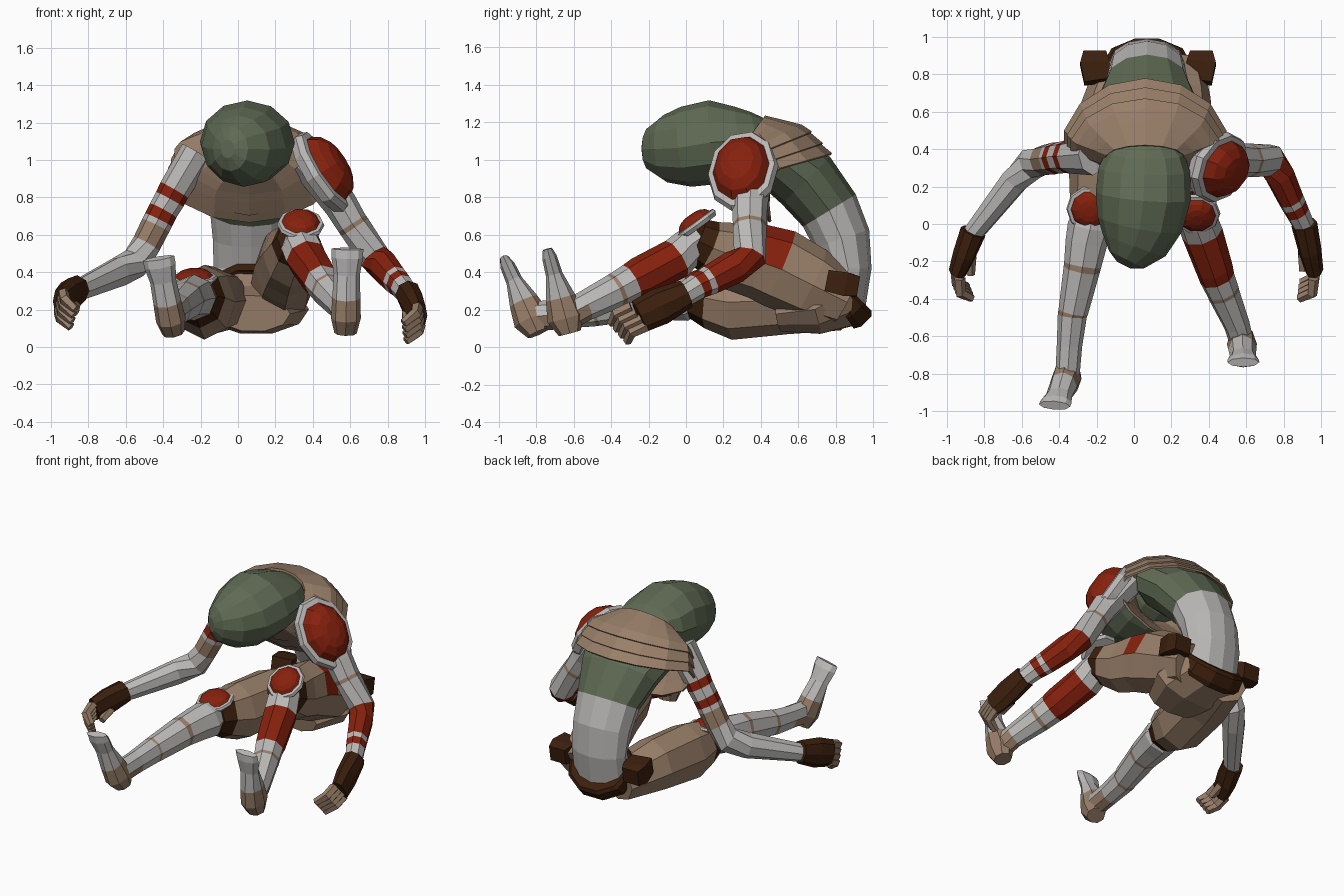
import bpy, bmesh, math
from mathutils import Vector as V

COLS = {'grey_cloth': (.50, .49, .475), 'green_hood': (.115, .145, .088), 'tan_cloth': (.315, .21, .14),
        'dark_leather': (.045, .014, .004), 'red_plate': (.24, .015, .004)}
GY, GN, TN, DK, RD = range(5)
MATS = []
for n, c in COLS.items():
    m = bpy.data.materials.new(n)
    m.diffuse_color = (*c, 1)
    MATS.append(m)


def finish(name, bm):
    bmesh.ops.recalc_face_normals(bm, faces=bm.faces)
    me = bpy.data.meshes.new(name)
    bm.to_mesh(me)
    bm.free()
    for m in MATS:
        me.materials.append(m)
    ob = bpy.data.objects.new(name, me)
    bpy.context.collection.objects.link(ob)
    return ob


def tube(name, rows, sides=8, side=(1, 0, 0), paint=None):
    """Loft elliptical rings; row = x, y, z, half width, half depth, colour of next segment."""
    bm, rings, P = bmesh.new(), [], [V(r[:3]) for r in rows]
    for i, r in enumerate(rows):
        t = (P[min(i + 1, len(P) - 1)] - P[max(i - 1, 0)]).normalized()
        u = V(side) - t * t.dot(V(side))
        u.normalize()
        w = t.cross(u)
        off = math.pi / 4 if sides == 4 else 0
        rings.append([bm.verts.new(P[i] + u * r[3] * math.cos(off + k * math.tau / sides)
                                   + w * r[4] * math.sin(off + k * math.tau / sides)) for k in range(sides)])
    for i in range(len(rows) - 1):
        for k in range(sides):
            j = (k + 1) % sides
            f = bm.faces.new((rings[i][k], rings[i][j], rings[i + 1][j], rings[i + 1][k]))
            c = paint(f.calc_center_median()) if paint else None
            f.material_index = rows[i][5] if c is None else c
    bm.faces.new(rings[0]).material_index = rows[0][5]
    bm.faces.new(rings[-1]).material_index = rows[-1][5]
    return finish(name, bm)


def pad(name, c, n, ru, rv, h, side):
    """Red dome sitting in a grey rim."""
    c, n = V(c), V(n).normalized()
    prof = [(-.35, .95, GY), (0, 1.06, GY), (.25, 1, GY), (.3, .85, RD), (.65, .72, RD), (.9, .5, RD), (1, .25, RD)]
    tube(name, [(*(c + n * h * d), ru * s, rv * s, k) for d, s, k in prof], 10, side)


# Hood, drooping forward
tube('hood', [(.06, .46, 1.15, .13, .06, GN), (.06, .38, 1.13, .21, .13, GN), (.055, .29, 1.105, .245, .18, GN),
              (.05, .15, 1.095, .255, .225, GN), (.03, .0, 1.07, .23, .215, GN),
              (.0, -.11, 1.06, .18, .18, GN), (-.04, -.19, 1.06, .105, .12, GN), (-.055, -.22, 1.06, .04, .05, GN)], 12)

# Bent torso: grey waist, green chest
tube('torso', [(.07, .83, .24, .2, .13, GY), (.07, .865, .42, .2, .125, GY), (.07, .83, .58, .205, .155, GY),
               (.07, .765, .73, .22, .165, GN), (.07, .64, .89, .28, .18, GN), (.07, .5, 1.0, .33, .17, GN),
               (.07, .36, 1.06, .2, .12, GN)], 12)

# Trouser seat, belt and pouches
tube('seat', [(.08, .5, .18, .2, .1, TN), (.1, .68, .2, .28, .14, TN), (.07, .83, .28, .24, .188, TN)], 10)
tube('belt', [(.07, .795, .25, .23, .19, DK), (.07, .81, .26, .245, .205, DK),
              (.07, .86, .305, .235, .2, DK), (.07, .87, .315, .21, .18, DK)], 10)
for s in (-1, 1):
    x = .075 + .27 * s
    tube('pouch', [(x, .76, .355, .1, .08, DK), (x + .015 * s, .86, .335, .11, .09, DK),
                   (x + .015 * s, .92, .325, .085, .075, DK)], 4)


# Layered shoulder cape: interpolated tilted rings, three overlapping shells
def cape_ring(t):
    keys = [((.06, .36, 1.12), .2, (.06, .09), (-.13, -.2)),
            ((.06, .38, 1.05), .37, (.24, .11), (-.04, -.25)),
            ((.06, .42, .93), .44, (.355, .1), (.03, -.26))]
    i = min(int(t * 2), 1)
    f, a, b = t * 2 - i, keys[i], keys[i + 1]
    mix = lambda p, q: V(p).lerp(V(q), f)
    c, w = mix(a[0], b[0]), a[1] + (b[1] - a[1]) * f
    back, front = mix((0, *a[2]), (0, *b[2])), mix((0, *a[3]), (0, *b[3]))
    out = []
    for k in range(14):
        an = k * math.tau / 14 + math.pi / 14
        s = math.sin(an)
        out.append(c + V((w * math.cos(an), 0, 0)) + (back * s if s > 0 else front * -s))
    return out


for end, lift in ((1, 0), (.82, .01), (.62, .02)):
    bm = bmesh.new()
    mid = V((.06, .42, .75))
    rings = []
    for q in range(5):
        pts = cape_ring(end * q / 4)
        rings.append([bm.verts.new(p + (p - mid).normalized() * lift) for p in pts])
    for a, b in zip(rings, rings[1:]):
        for k in range(14):
            j = (k + 1) % 14
            bm.faces.new((a[k], a[j], b[j], b[k])).material_index = TN
    ob = finish('cape_layer', bm)
    so = ob.modifiers.new('thickness', 'SOLIDIFY')
    so.thickness, so.offset = .014, 0

# Thighs with dark knee bands
tube('thigh_raised', [(.21, .84, .25, .165, .15, TN), (.24, .66, .34, .17, .2, TN), (.255, .5, .42, .17, .215, TN),
                      (.265, .38, .46, .16, .2, TN), (.28, .24, .49, .15, .18, TN), (.31, .12, .54, .135, .14, DK),
                      (.325, .05, .575, .12, .12, DK)],
     8, paint=lambda c: RD if c.x > .3 and .38 < c.y < .57 and c.z > .43 else None)
tube('thigh_flat', [(-.05, .84, .22, .15, .13, TN), (-.13, .55, .25, .18, .18, TN), (-.18, .25, .24, .17, .2, TN),
                    (-.205, .12, .26, .14, .16, DK), (-.22, .03, .27, .11, .115, DK)])

# Shins with painted bands, tan only under the ankle
heel = lambda c: GY if c.y < -.5 and c.z > .2 else None
tube('shin_raised', [(.335, .08, .585, .09, .08, GY), (.34, .02, .54, .11, .1, GY), (.365, -.05, .475, .112, .11, RD),
                     (.43, -.24, .375, .1, .11, RD), (.445, -.29, .35, .095, .1, GY), (.475, -.36, .31, .088, .095, TN),
                     (.482, -.38, .3, .086, .093, GY), (.55, -.54, .22, .07, .08, TN),
                     (.575, -.63, .17, .065, .08, TN)], paint=heel)
tube('shin_flat', [(-.22, .08, .29, .09, .09, GY), (-.235, -.01, .265, .12, .125, GY), (-.255, -.1, .26, .112, .115, GY),
                   (-.275, -.22, .25, .1, .105, TN), (-.28, -.245, .246, .098, .103, GY),
                   (-.325, -.47, .205, .08, .09, TN), (-.33, -.49, .2, .078, .088, GY),
                   (-.345, -.65, .18, .068, .08, TN), (-.355, -.8, .165, .065, .08, TN)], paint=heel)


# Feet: tan heel, grey toes pointing up
def foot(name, b, lean):
    prof = [(0, .06, .06, TN), (.18, .08, .1, TN), (.42, .075, .08, GY), (.7, .07, .045, GY), (.9, .085, .04, GY),
            (1, .085, .025, GY)]
    tube(name, [(*(V(b) + V(lean) * t), u, w, c) for t, u, w, c in prof])


foot('foot_raised', (.575, -.62, .075), (.01, -.12, .45))
foot('foot_flat', (-.345, -.79, .075), (-.08, -.18, .4))

# Armour pads
pad('knee_pad_raised', (.335, .055, .655), (.03, -.58, .8), .12, .125, .06, (1, 0, 0))
pad('knee_pad_flat', (-.235, .08, .365), (-.05, -.25, .95), .12, .12, .05, (1, 0, 0))
pad('shoulder_pad', (.45, .305, .935), (.78, -.28, .5), .185, .235, .135, (0, 1, 0))

# Arms with painted bands
tube('arm_left', [(-.22, .37, 1.04, .09, .11, GY), (-.34, .36, .84, .085, .09, RD), (-.365, .36, .79, .083, .088, GY),
                  (-.4, .355, .73, .08, .085, RD), (-.425, .35, .68, .08, .085, GY), (-.44, .35, .65, .08, .085, TN),
                  (-.49, .34, .55, .078, .082, GY), (-.55, .32, .45, .085, .09, GY), (-.64, .23, .4, .075, .085, GY),
                  (-.86, -.05, .3, .055, .06, GY)])
tube('arm_right', [(.38, .36, 1.0, .11, .12, GY), (.55, .34, .76, .09, .095, GY), (.61, .34, .66, .085, .09, TN),
                   (.625, .34, .64, .085, .09, GY), (.73, .34, .48, .085, .09, RD), (.78, .26, .43, .08, .09, RD),
                   (.84, .13, .36, .07, .08, GY), (.855, .1, .345, .068, .075, RD), (.875, .06, .325, .064, .07, GY),
                   (.91, -.01, .28, .058, .065, GY)])


# Gloved hands with curled tan fingers
def hand(name, wrist, knuckle, spread, curl):
    w, k, s, c = V(wrist), V(knuckle), V(spread), V((curl, 0, 0))
    m = w.lerp(k, .55)
    tube(name + '_glove', [(*w, .07, .078, DK), (*m, .062, .1, DK), (*k, .048, .09, DK)])
    for i in range(4):
        b = k + s * (i - 1.5)
        j, t = b + V((0, -.08, -.035)) + c * .1, b + V((0, -.105, -.085)) + c
        tube(name + '_finger', [(*b, .032, .032, TN), (*j, .031, .031, TN), (*t, .024, .024, TN)], 5)
    b = m + c * .5 + V((0, -.02, -.05))
    tube(name + '_thumb', [(*m, .035, .035, DK), (*b, .033, .033, TN), (*(b + V((0, -.09, -.035))), .024, .024, TN)], 5)


hand('hand_left', (-.86, -.04, .31), (-.945, -.26, .24), (-.008, .02, -.032), .065)
hand('hand_right', (.91, .0, .285), (.965, -.25, .165), (.004, .028, -.032), -.075)
